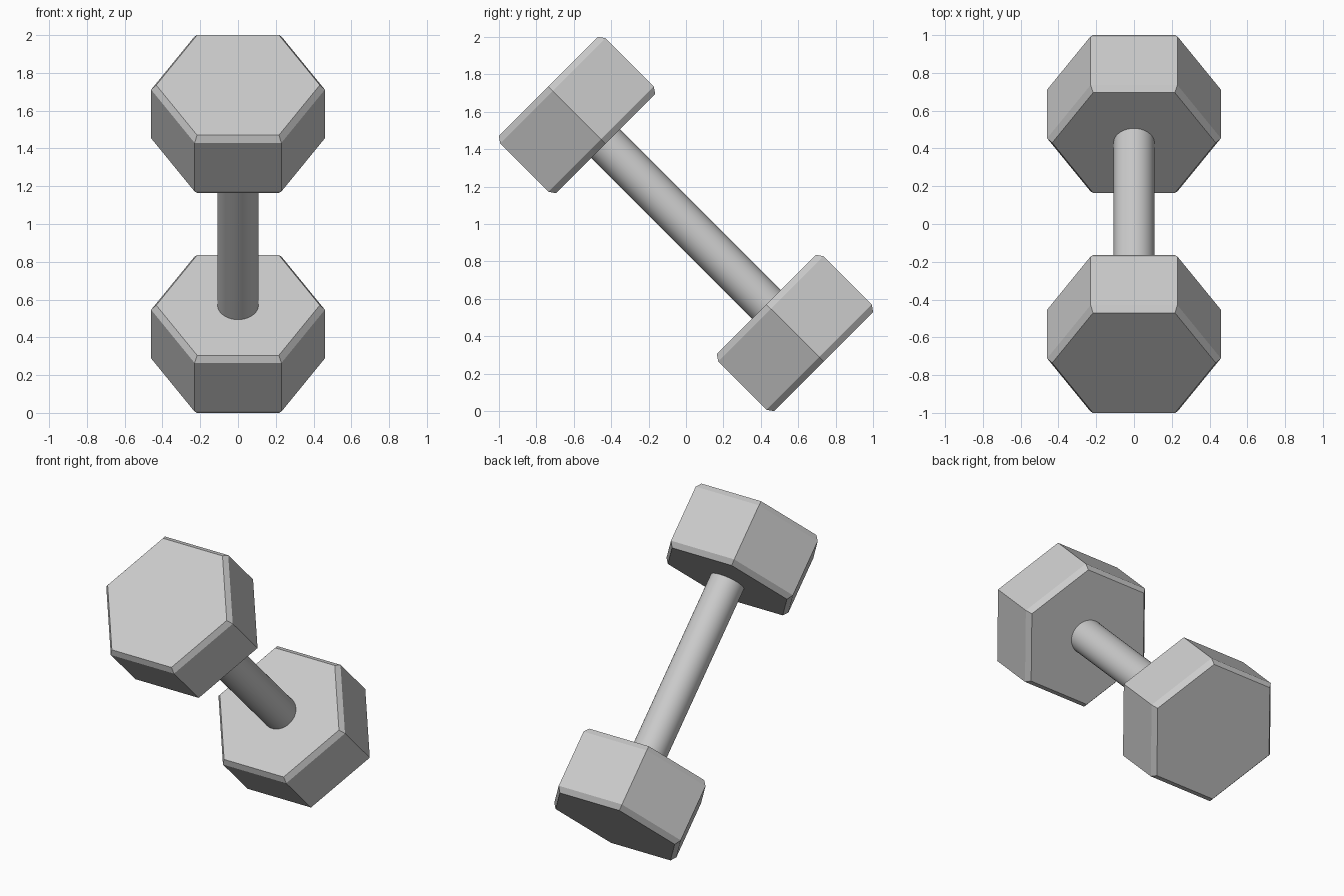
import bpy, bmesh, math
from mathutils import Matrix

cube = bpy.data.objects.get("Cube")
if cube:
    bpy.data.objects.remove(cube, do_unlink=True)

steel = bpy.data.materials.new("grey_steel")
steel.use_nodes = True
GREY = (0.6, 0.6, 0.6, 1)
steel.diffuse_color = GREY
steel.node_tree.nodes["Principled BSDF"].inputs["Base Color"].default_value = GREY

# The bar leans 45 degrees, rising towards the front
TILT = Matrix.Translation((0, 0, 1)) @ Matrix.Rotation(math.radians(45), 4, "X")


def lathe(name, profile, sides):
    """Capped prism from (radius, height) rings around the tilted axis."""
    bm = bmesh.new()
    rings = []
    for r, h in profile:
        angles = [2 * math.pi * i / sides for i in range(sides)]
        rings.append([bm.verts.new((r * math.cos(a), r * math.sin(a), h)) for a in angles])
    for low, high in zip(rings, rings[1:]):
        for i in range(sides):
            j = (i + 1) % sides
            bm.faces.new((low[i], low[j], high[j], high[i]))
    bm.faces.new(rings[0][::-1])
    bm.faces.new(rings[-1])
    bm.transform(TILT)
    mesh = bpy.data.meshes.new(name)
    bm.to_mesh(mesh)
    bm.free()
    mesh.materials.append(steel)
    obj = bpy.data.objects.new(name, mesh)
    bpy.context.collection.objects.link(obj)
    return obj


# Hexagonal weights with chamfered rims
INNER, OUTER, RADIUS, FACE, RIM = 0.608, 1.04, 0.46, 0.433, 0.034
weight = [(FACE, INNER), (RADIUS, INNER + RIM), (RADIUS, OUTER - RIM), (FACE, OUTER)]
lathe("upper_weight", weight, 6)
lathe("lower_weight", [(r, -h) for r, h in reversed(weight)], 6)

# Round handle between the weights
handle = lathe("handle", [(0.108, -INNER - 0.02), (0.108, INNER + 0.02)], 48)
bpy.ops.object.select_all(action="DESELECT")
handle.select_set(True)
bpy.context.view_layer.objects.active = handle
bpy.ops.object.shade_smooth_by_angle(angle=math.radians(30))
